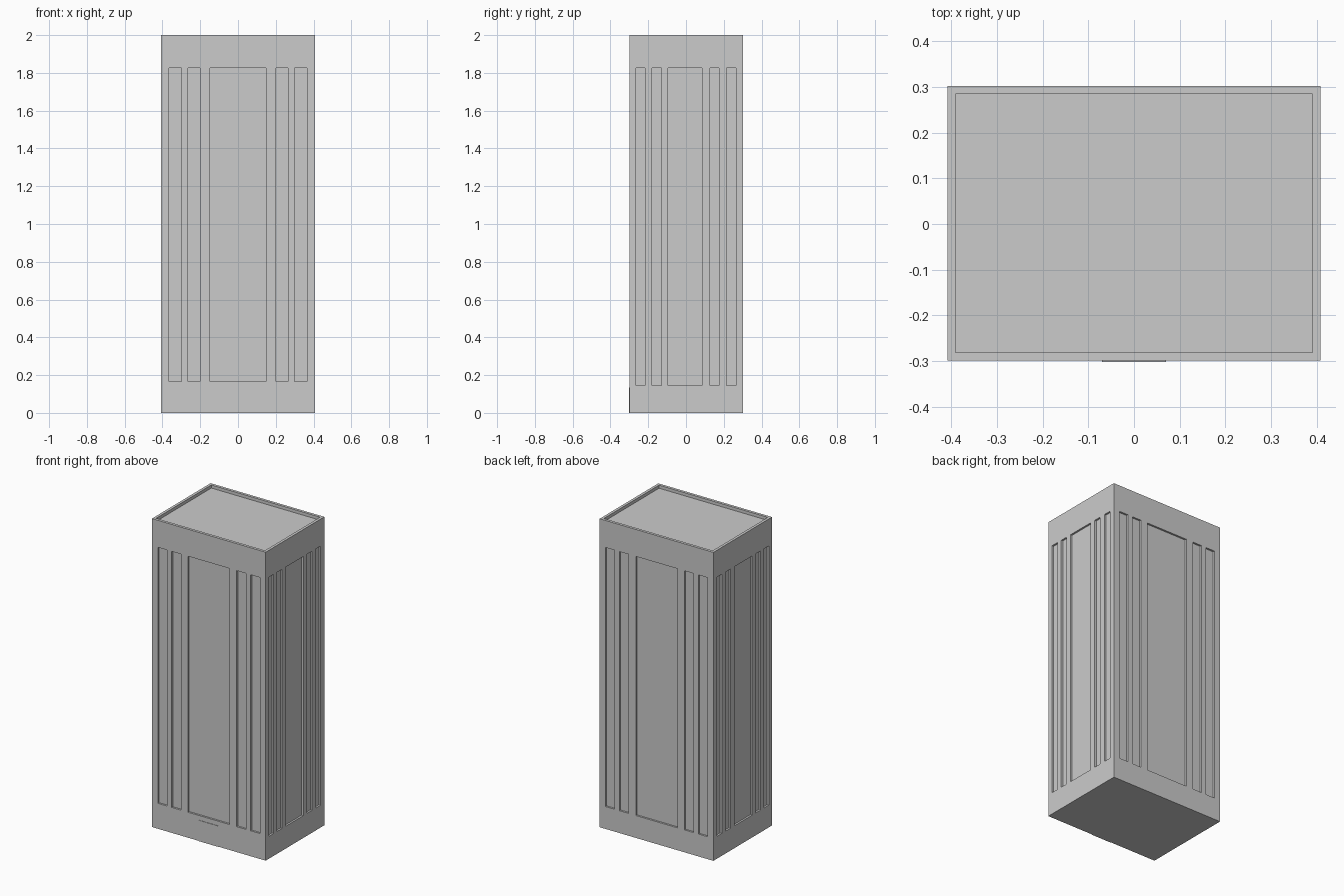
import bpy, bmesh
from mathutils import Matrix, Vector

if "Cube" in bpy.data.objects:
    bpy.data.objects.remove(bpy.data.objects["Cube"])

X, Y0, Y1, H = 0.408, -0.299, 0.302, 2.0   # tower footprint and height
DEPTH = 0.012                             # recess of the facade panels


def boxes_object(name, boxes):
    """One object made of axis-aligned boxes given as (min corner, max corner)."""
    bm = bmesh.new()
    for lo, hi in boxes:
        lo, hi = Vector(lo), Vector(hi)
        bmesh.ops.create_cube(bm, size=1, matrix=Matrix.Translation((lo + hi) / 2)
                              @ Matrix.Diagonal((*(hi - lo), 1)))
    mesh = bpy.data.meshes.new(name)
    bm.to_mesh(mesh)
    bm.free()
    obj = bpy.data.objects.new(name, mesh)
    bpy.context.collection.objects.link(obj)
    return obj


# main tower block
tower = boxes_object("tower_body", [((-X, Y0, 0), (X, Y1, H))])

# recessed window strips on all four facades
TOP, E = 1.825, 0.05
wide = [(-0.366, -0.300), (-0.266, -0.200), (-0.149, 0.149), (0.200, 0.266), (0.300, 0.366)]
narrow = [(-0.266, -0.217), (-0.181, -0.131), (-0.096, 0.086), (0.126, 0.176), (0.215, 0.265)]
cuts = []
for a, b in wide:
    cuts.append(((a, Y0 - E, 0.165), (b, Y0 + DEPTH, TOP)))
    cuts.append(((a, Y1 - DEPTH, 0.145), (b, Y1 + E, TOP)))
for a, b in narrow:
    cuts.append(((X - DEPTH, a, 0.145), (X + E, b, TOP)))
    cuts.append(((-X - E, a, 0.145), (-X + DEPTH, b, TOP)))

# sunken roof inside a thin parapet
R = 0.018
cuts.append(((-X + R, Y0 + R, H - 0.02), (X - R, Y1 - R, H + E)))

cutter = boxes_object("recess_cutter", cuts)
cutter.hide_render = True
cutter.hide_set(True)
mod = tower.modifiers.new("recesses", 'BOOLEAN')
mod.operation = 'DIFFERENCE'
mod.solver = 'EXACT'
mod.object = cutter

# entrance door, a thin slab on the front
boxes_object("entrance_door", [((-0.07, Y0 - 0.003, 0), (0.07, Y0 + 0.005, 0.135))])
